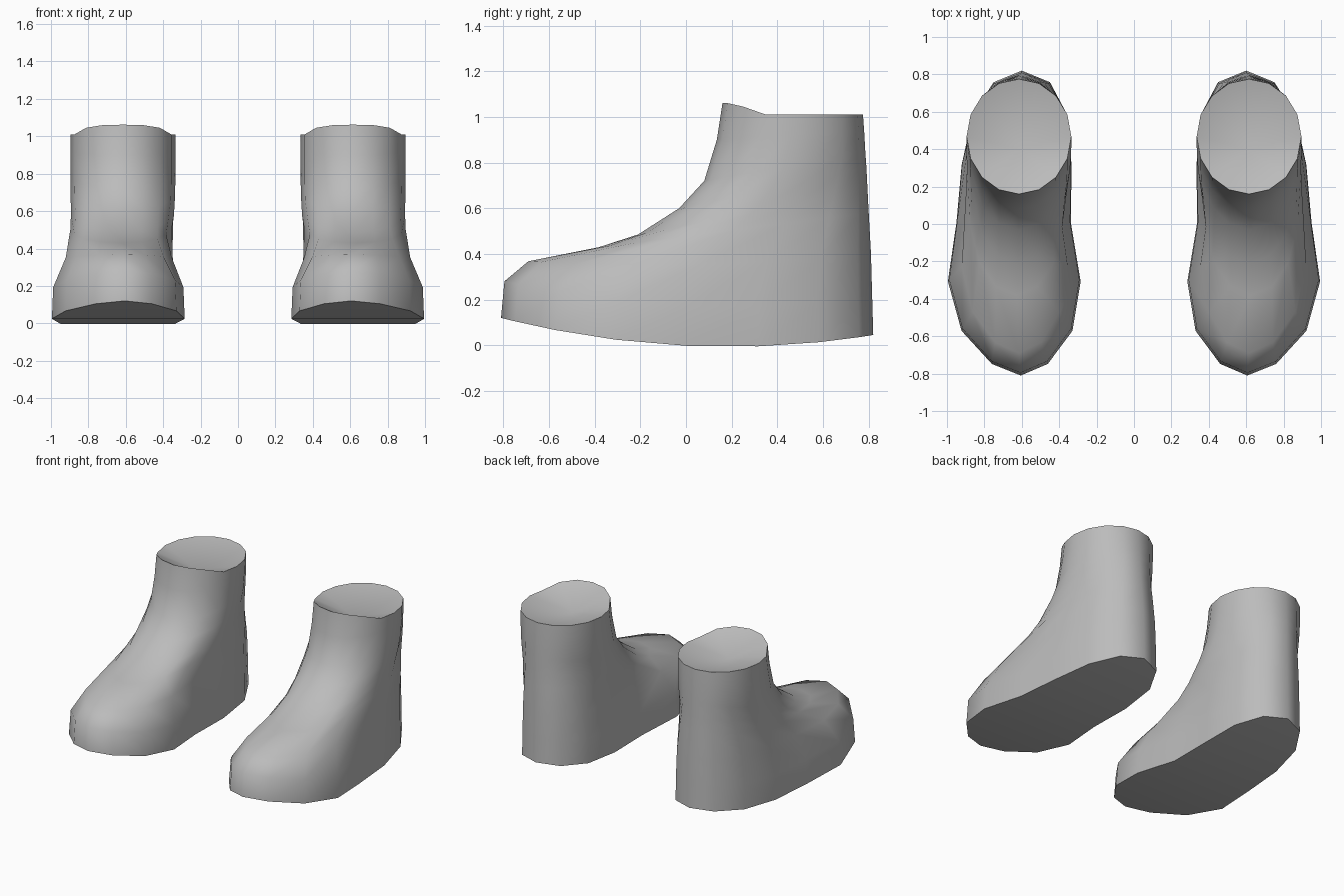
import bpy, bmesh, math

if "Cube" in bpy.data.objects:
    bpy.data.objects.remove(bpy.data.objects["Cube"], do_unlink=True)

mat = bpy.data.materials.new("plain grey")
mat.use_nodes = True
grey = (0.5, 0.5, 0.5, 1)
mat.diffuse_color = grey
mat.node_tree.nodes["Principled BSDF"].inputs["Base Color"].default_value = grey

N = 16  # points round each ring

# Foot plan: y, half width, centre x
PLAN = [(-0.81, 0.38, 0.605), (-0.58, 0.42, 0.625), (-0.35, 0.395, 0.64),
        (-0.15, 0.345, 0.64), (0.07, 0.29, 0.645), (0.47, 0.335, 0.617),
        (0.72, 0.39, 0.60), (0.82, 0.40, 0.60)]

# Rings from sole to rim:
# front y, front z, back y, back z, sag at the sides, shaft blend, toe narrowing
RINGS = [(-0.81, 0.12, 0.82, 0.045, 0.085, 0.0, 1.0),
         (-0.795, 0.28, 0.815, 0.22, 0.08, 0.0, 0.98),
         (-0.69, 0.368, 0.81, 0.40, 0.03, 0.1, 0.80),
         (-0.38, 0.43, 0.80, 0.58, 0.0, 0.5, 0.85),
         (-0.21, 0.485, 0.795, 0.68, 0.0, 0.8, 0.92),
         (-0.03, 0.60, 0.79, 0.78, 0.0, 0.95, 0.98),
         (0.08, 0.72, 0.785, 0.85, 0.0, 1.0, 1.0),
         (0.135, 0.90, 0.78, 0.94, 0.0, 1.0, 1.0),
         (0.16, 1.01, 0.775, 1.01, 0.0, 1.0, 1.0)]


def plan(y):
    """Half width and centre of the foot at y."""
    for (y0, w0, c0), (y1, w1, c1) in zip(PLAN, PLAN[1:]):
        if y <= y1:
            f = max(0, (y - y0) / (y1 - y0))
            return w0 + (w1 - w0) * f, c0 + (c1 - c0) * f
    return PLAN[-1][1:]


def ring_points(fy, fz, by, bz, sag, blend, narrow):
    pts = []
    for i in range(N):
        a = 2 * math.pi * i / N
        t = (1 - math.cos(a)) / 2
        y = fy + (by - fy) * t
        w, c = plan(y)
        w = (w + (0.28 - w) * blend) * (narrow + (1 - narrow) * t)
        c += (0.615 - c) * blend
        z = fz + (bz - fz) * t - sag * math.sin(a) ** 2
        pts.append((c + w * math.sin(a), y, z))
    return pts


bm = bmesh.new()
rings = [[bm.verts.new(p) for p in ring_points(*r)] for r in RINGS]

# Raised tongue at the front of the rim
for i, lift in ((0, 0.052), (1, 0.05), (2, 0.035), (N - 1, 0.05), (N - 2, 0.035)):
    rings[-1][i].co.z += lift

# Boot walls
for low, high in zip(rings, rings[1:]):
    for i in range(N):
        j = (i + 1) % N
        bm.faces.new((low[i], low[j], high[j], high[i]))

# Sole, bridged from side to side
s = rings[0]
for i in range(N // 2):
    bm.faces.new(list(dict.fromkeys((s[i], s[-i], s[-i - 1], s[i + 1]))))

# Shallow hollow in the ankle opening
pit = bm.verts.new((0.612, 0.40, 0.94))
for i in range(N):
    bm.faces.new((rings[-1][i], rings[-1][(i + 1) % N], pit))

bmesh.ops.recalc_face_normals(bm, faces=bm.faces[:])
mesh = bpy.data.meshes.new("boots")
bm.to_mesh(mesh)
bm.free()
mesh.materials.append(mat)

boots = bpy.data.objects.new("boots", mesh)
bpy.context.collection.objects.link(boots)
bpy.ops.object.select_all(action='DESELECT')
boots.select_set(True)
bpy.context.view_layer.objects.active = boots
bpy.ops.object.shade_smooth_by_angle(angle=math.radians(50))

# Second boot of the pair
mirror = boots.modifiers.new("pair", 'MIRROR')
mirror.use_mirror_merge = False
